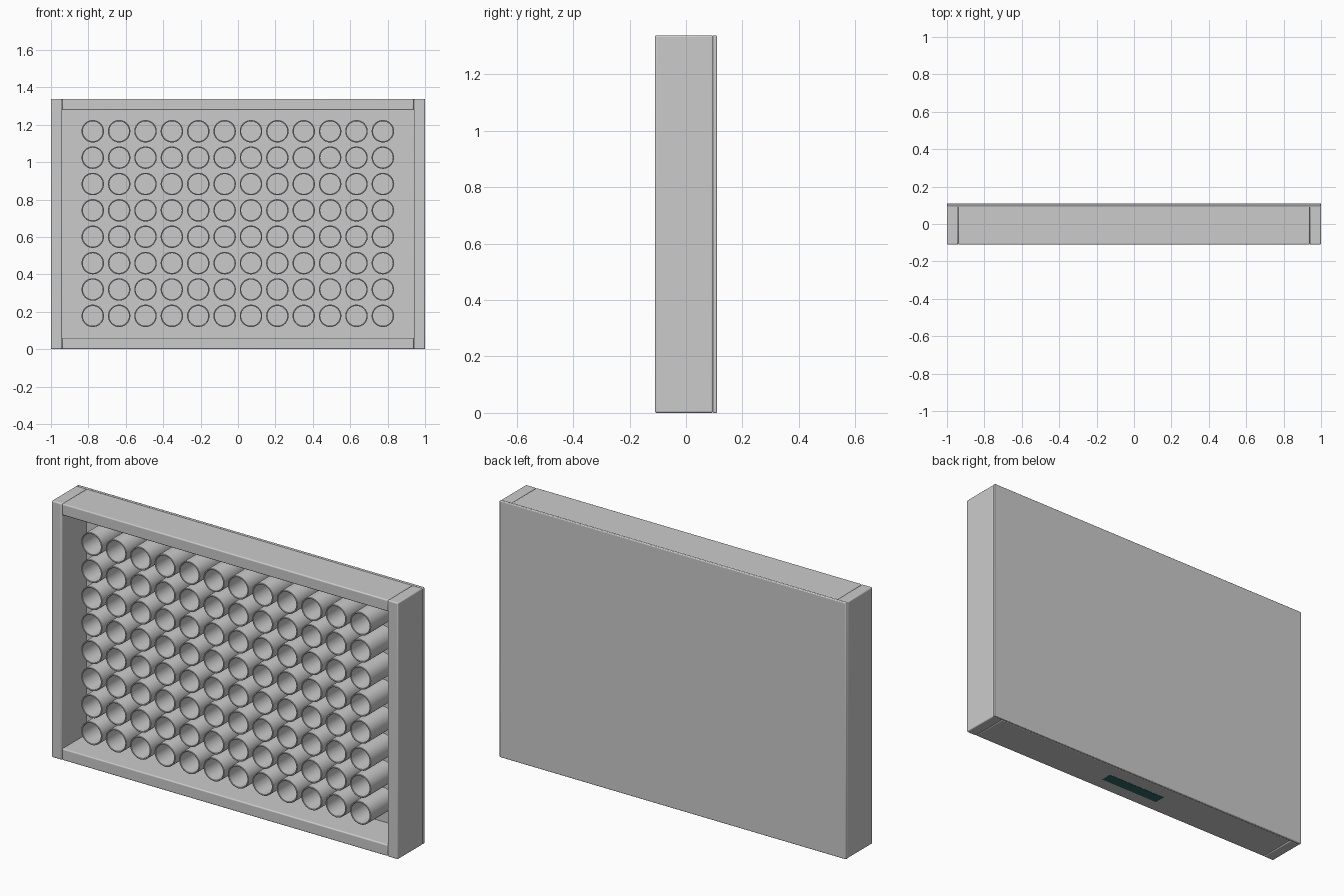
import bpy, bmesh, math

if "Cube" in bpy.data.objects:
    bpy.data.objects.remove(bpy.data.objects["Cube"])

H = 1.338          # overall height
PITCH = 0.141      # well spacing
COLS, ROWS = 12, 8


def box(name, x0, x1, y0, y1, z0, z1, bevel=0.006):
    bm = bmesh.new()
    bmesh.ops.create_cube(bm, size=1)
    for v in bm.verts:
        v.co = ((x0 + x1) / 2 + v.co.x * (x1 - x0),
                (y0 + y1) / 2 + v.co.y * (y1 - y0),
                (z0 + z1) / 2 + v.co.z * (z1 - z0))
    me = bpy.data.meshes.new(name)
    bm.to_mesh(me)
    bm.free()
    ob = bpy.data.objects.new(name, me)
    bpy.context.collection.objects.link(ob)
    if bevel:
        b = ob.modifiers.new("soft_edges", 'BEVEL')
        b.width = bevel
        b.segments = 3
        smooth(ob)
    return ob


def smooth(ob):
    bpy.ops.object.select_all(action='DESELECT')
    ob.select_set(True)
    bpy.context.view_layer.objects.active = ob
    bpy.ops.object.shade_smooth_by_angle(angle=math.radians(35))


# back plate
box("back_plate", -1, 1, 0.095, 0.11, 0, H, 0.004)

# surrounding frame rails
box("left_rail", -1, -0.94, -0.11, 0.096, 0, H)
box("right_rail", 0.94, 1, -0.11, 0.096, 0, H)
box("bottom_rail", -0.94, 0.94, -0.11, 0.096, 0.001, 0.061)
box("top_rail", -0.94, 0.94, -0.11, 0.096, H - 0.06, H)

# dark label on the underside
label = box("underside_label", -0.175, 0.175, -0.038, 0.022, 0, 0.004, 0)
mat = bpy.data.materials.new("dark_green")
mat.diffuse_color = (0.03, 0.13, 0.13, 1)
mat.use_nodes = True
mat.node_tree.nodes["Principled BSDF"].inputs["Base Color"].default_value = mat.diffuse_color
label.data.materials.append(mat)

# one well: (radius, y) profile spun around the y axis
profile = [(0.060, 0.097), (0.060, -0.097), (0.0585, -0.0985),
           (0.0545, -0.0985), (0.053, -0.097), (0.053, 0.090)]
SEG = 40
bm = bmesh.new()
rings = [[bm.verts.new((r * math.cos(2 * math.pi * i / SEG), y,
                        r * math.sin(2 * math.pi * i / SEG)))
          for i in range(SEG)] for r, y in profile]
for a, b in zip(rings, rings[1:]):
    for i in range(SEG):
        j = (i + 1) % SEG
        bm.faces.new((a[i], a[j], b[j], b[i]))
bm.faces.new(rings[0])
bm.faces.new(rings[-1])
bmesh.ops.recalc_face_normals(bm, faces=bm.faces)
me = bpy.data.meshes.new("wells")
bm.to_mesh(me)
bm.free()
wells = bpy.data.objects.new("wells", me)
bpy.context.collection.objects.link(wells)
wells.location = (-PITCH * (COLS - 1) / 2 - 0.001, 0, 0.672 - PITCH * (ROWS - 1) / 2)

# repeat the well over the grid
for count, step in ((COLS, (PITCH, 0, 0)), (ROWS, (0, 0, PITCH))):
    arr = wells.modifiers.new("grid", 'ARRAY')
    arr.count = count
    arr.use_relative_offset = False
    arr.use_constant_offset = True
    arr.constant_offset_displace = step
smooth(wells)
